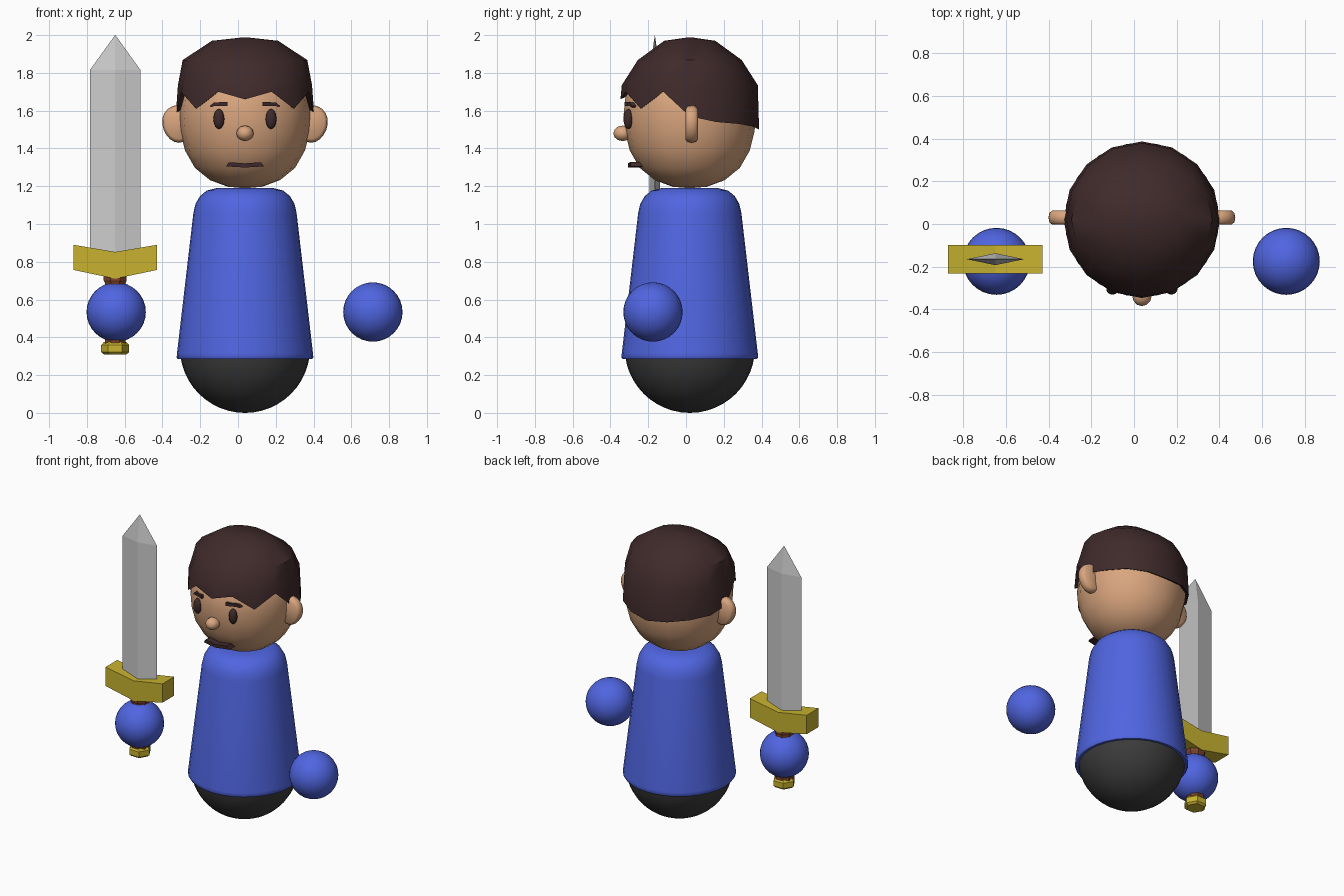
import bpy, bmesh
from math import sin, cos, pi, sqrt

if "Cube" in bpy.data.objects:
    bpy.data.objects.remove(bpy.data.objects["Cube"])

CX, CY = 0.037, 0.02          # body axis
SX, SY = -0.65, -0.165        # sword axis


def mat(name, r, g, b):
    m = bpy.data.materials.new(name)
    m.diffuse_color = (r, g, b, 1)
    m.use_nodes = True
    m.node_tree.nodes["Principled BSDF"].inputs["Base Color"].default_value = m.diffuse_color
    return m


blue = mat("blue", 0.08, 0.13, 0.75)
skin = mat("skin", 0.70, 0.38, 0.21)
brown = mat("dark_brown", 0.05, 0.023, 0.024)
black = mat("charcoal", 0.045, 0.045, 0.045)
gold = mat("gold", 0.58, 0.45, 0.03)
leather = mat("leather", 0.2, 0.055, 0.025)


def make(name, verts, faces, material=None, angle=None):
    me = bpy.data.meshes.new(name)
    me.from_pydata(verts, [], faces)
    bm = bmesh.new()
    bm.from_mesh(me)
    bmesh.ops.recalc_face_normals(bm, faces=bm.faces)
    bm.to_mesh(me)
    bm.free()
    ob = bpy.data.objects.new(name, me)
    bpy.context.collection.objects.link(ob)
    if material:
        me.materials.append(material)
    if angle:
        bpy.ops.object.select_all(action='DESELECT')
        ob.select_set(True)
        bpy.context.view_layer.objects.active = ob
        bpy.ops.object.shade_smooth_by_angle(angle=angle)
    return ob


def loft(name, rings, material=None, angle=None):
    """Join equal-sized point rings and cap both ends."""
    n = len(rings[0])
    verts = [p for ring in rings for p in ring]
    faces = [(k * n + i, k * n + (i + 1) % n, (k + 1) * n + (i + 1) % n, (k + 1) * n + i)
             for k in range(len(rings) - 1) for i in range(n)]
    faces += [tuple(range(n)), tuple(range((len(rings) - 1) * n, len(rings) * n))]
    return make(name, verts, faces, material, angle)


def ring(x, y, z, rx, ry, n, phase=0.0):
    return [(x + rx * sin(2 * pi * i / n + phase), y - ry * cos(2 * pi * i / n + phase), z)
            for i in range(n)]


def lathe(name, x, y, profile, n, material, angle, phase=0.0):
    return loft(name, [ring(x, y, z, r, r, n, phase) for r, z in profile], material, angle)


def ball(name, c, r, material, n=32):
    """Ellipsoid with radii r."""
    k = n // 2
    rings = []
    for j in range(k + 1):
        t = pi * min(max(j / k, 0.01), 0.99)
        rings.append(ring(c[0], c[1], c[2] - r[2] * cos(t), r[0] * sin(t), r[1] * sin(t), n))
    return loft(name, rings, material, 0.8)


def prism(name, pts, front, back, material):
    """Extrude an x-z outline along y; front is a function of x."""
    return loft(name, [[(x, front(x), z) for x, z in pts],
                       [(x, back, z) for x, z in pts]], material)


# base and torso
base = [(0.345 * sin(t), 0.345 - 0.345 * cos(t)) for t in [0.01 + 0.13 * i for i in range(12)]]
lathe("base", CX, CY, base, 32, black, 0.6)
lathe("torso", CX, CY, [(0.33, 0.285), (0.355, 0.284), (0.362, 0.294), (0.36, 0.315),
                        (0.273, 1.06), (0.262, 1.107), (0.238, 1.148), (0.202, 1.177),
                        (0.15, 1.19), (0.005, 1.19)], 32, blue, 0.8)

# head
lathe("head", CX, CY, [(0.005, 1.19), (0.09, 1.197), (0.185, 1.232), (0.265, 1.297),
                       (0.318, 1.39), (0.343, 1.49), (0.35, 1.58), (0.338, 1.70),
                       (0.25, 1.83), (0.005, 1.9)], 16, skin, 0.8)

# hair cap with a jagged, symmetric lower edge
half = [1.66, 1.70, 1.61, 1.70, 1.57, 1.54, 1.53, 1.515, 1.50]
edge = half + half[-2:0:-1]


def edge_ring(r, lift):
    return [(x, y, z + lift) for (x, y, _), z in zip(ring(CX, CY, 0, r, r, 16), edge)]


loft("hair", [edge_ring(0.325, 0.02), edge_ring(0.367, 0),
              ring(CX, CY, 1.735, 0.355, 0.36, 16), ring(CX, CY, 1.868, 0.33, 0.275, 16),
              ring(CX, CY, 1.97, 0.175, 0.135, 16), ring(CX, CY, 1.988, 0.01, 0.01, 16)],
     brown, 0.7)

# face
ball("nose", (CX, -0.335, 1.48), (0.046, 0.05, 0.041), skin, 12)


def face_front(r):
    return lambda x: CY - sqrt(r * r - (x - CX) ** 2)


for side, s in (("left", 1), ("right", -1)):
    ball("eye_" + side, (CX + s * 0.138, -0.305, 1.556), (0.029, 0.026, 0.053), brown, 16)
    brow = [(0.092, 1.625), (0.092, 1.647), (0.165, 1.643), (0.186, 1.625), (0.18, 1.618), (0.16, 1.626)]
    prism("eyebrow_" + side, [(CX + s * x, z) for x, z in brow], face_front(0.358), -0.23, brown)
    # ear: rounded disc, slightly tapered towards the lobe
    rings = []
    for y, k in ((-0.003, 0.8), (0.008, 0.95), (0.03, 1.0), (0.052, 0.95), (0.063, 0.8)):
        pts = []
        for i in range(20):
            a = 2 * pi * i / 20
            w = 0.088 * (1 + 0.12 * sin(a))
            pts.append((CX + s * (0.35 + k * w * cos(a)), y, 1.53 + 0.1 * k * sin(a)))
        rings.append(pts)
    loft("ear_" + side, rings, skin, 0.9)

mouth = [(-0.1, 1.305), (-0.085, 1.327), (0, 1.321), (0.085, 1.327), (0.1, 1.305), (0, 1.299)]
prism("mouth", [(CX + x, z) for x, z in mouth], face_front(0.327), -0.17, brown)

# hands
for side, x in (("left", 0.714), ("right", -0.645)):
    ball("hand_" + side, (x, -0.175, 0.534), (0.157, 0.157, 0.157), blue)

# sword
diamond = lambda z, k: ring(SX, SY, z, 0.134 * k, 0.028 * k, 4)
loft("blade", [diamond(0.78, 1), diamond(1.815, 1), diamond(2.0, 0.005)])
guard = [(-0.222, 0.89), (0, 0.852), (0.222, 0.89), (0.222, 0.757), (0, 0.71), (-0.222, 0.757)]
v = [(SX + x, SY + d, z) for d in (-0.066, 0.066) for x, z in guard]
make("guard", v, [(0, 1, 4, 5), (1, 2, 3, 4), (6, 7, 10, 11), (7, 8, 9, 10)]
     + [(i, (i + 1) % 6, (i + 1) % 6 + 6, i + 6) for i in range(6)], gold)
lathe("grip", SX, SY, [(0.06, 0.34), (0.06, 0.69), (0.066, 0.70), (0.066, 0.75)], 8, leather, None, pi / 8)
lathe("pommel", SX, SY, [(0.06, 0.31), (0.074, 0.322), (0.074, 0.36), (0.06, 0.375)], 6, gold, None, pi / 6)
